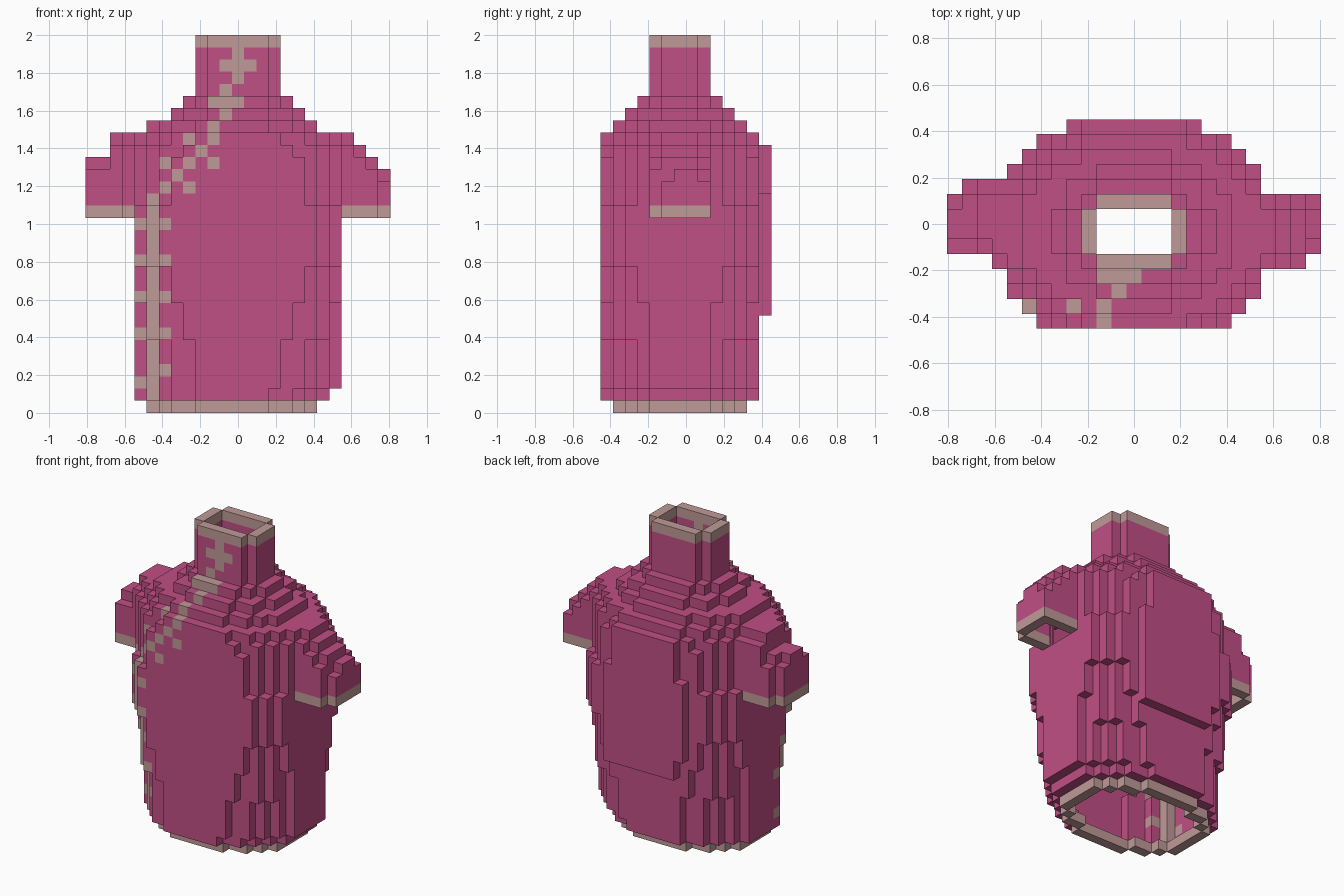
import bpy, bmesh

cube = bpy.data.objects.get("Cube")
if cube:
    bpy.data.objects.remove(cube, do_unlink=True)

V = 2 / 31                      # block size
NX, NY, NZ = 25, 14, 31         # block grid


def material(name, rgb):
    m = bpy.data.materials.new(name)
    m.use_nodes = True
    m.diffuse_color = (*rgb, 1)
    m.node_tree.nodes["Principled BSDF"].inputs["Base Color"].default_value = (*rgb, 1)
    return m


pink = material("raspberry knit", (0.53, 0.077, 0.235))
beige = material("dusty beige", (0.52, 0.325, 0.31))

# Torso layers: (first z, last z, centre x, half x, half y, roundness power)
layers = [
    (0, 0, 12, 7, 5.5, 2), (1, 1, 12, 8, 6.5, 1.95), (2, 5, 12.5, 8.5, 6.5, 2),
    (6, 8, 12.5, 8.5, 6.5, 2.5), (9, 11, 12.5, 8.5, 6.5, 3), (12, 16, 12.5, 8.5, 6.5, 4),
    (17, 20, 12.5, 8.5, 6.5, 3), (21, 21, 12.5, 8.5, 6.5, 2.5), (22, 22, 12.5, 8.5, 6.5, 2),
    (23, 23, 12, 7, 5.5, 2), (24, 24, 12.5, 5.5, 4.5, 2), (25, 25, 12.5, 4.5, 3.5, 2),
    (26, 30, 12.5, 3.5, 2.5, 2),
]
solid = set()
for z0, z1, cx, hx, hy, n in layers:
    for k in range(z0, z1 + 1):
        for i in range(NX):
            for j in range(NY):
                if (abs(i + .5 - cx) / hx) ** n + (abs(j - 6) / hy) ** n <= 1:
                    solid.add((i, j, k))

# Raised panel on the back
for z0, z1, x0, x1 in [(8, 9, 9, 16), (10, 17, 8, 16), (18, 21, 9, 15)]:
    solid |= {(i, 13, k) for i in range(x0, x1 + 1) for k in range(z0, z1 + 1)}

# Sleeves: (x, first y, last y, top z), rounded off at the front and back
sleeves = [(0, 5, 8, 20), (1, 5, 9, 20), (2, 5, 9, 22), (3, 4, 9, 22), (4, 3, 9, 22),
           (20, 3, 9, 22), (21, 4, 8, 22), (22, 4, 8, 21), (23, 4, 8, 20), (24, 5, 8, 19)]
for i, y0, y1, top in sleeves:
    for j in range(y0, y1 + 1):
        edge = 1 if j in (y0, y1) else 0
        solid |= {(i, j, k) for k in range(16, top - edge + 1)}

DIRS = [(1, 0, 0), (-1, 0, 0), (0, 1, 0), (0, -1, 0), (0, 0, 1), (0, 0, -1)]


def is_open(c, d):
    """Directions that lead out through the hem, collar or a cuff."""
    i, j, k = c
    cuff = k == 16 and (i < 4 or i > 20)
    return (d[2] < 0 and (k == 0 or cuff)) or (d[2] > 0 and k == 30)


def step(c, d):
    return tuple(a + b for a, b in zip(c, d))


# Hollow the garment to a one-block wall
shell = {c for c in solid
         if any(step(c, d) not in solid and not is_open(c, d) for d in DIRS)}

# Zipper pattern on the front: a side strip, its teeth and a diagonal to the collar
pattern = {(5, k) for k in range(18)}
pattern |= {(4, k) for k in (2, 6, 9, 12, 15)} | {(6, k) for k in (3, 6, 9, 12, 15)}
pattern |= {(6, 18), (8, 18), (7, 19), (6, 20), (8, 20), (10, 20), (9, 21), (8, 22),
            (10, 22), (10, 23), (11, 24), (10, 25), (11, 25), (12, 25), (11, 26),
            (12, 27), (11, 28), (12, 28), (13, 28), (12, 29)}
zipper = set()
for i, k in pattern:
    column = [j for j in range(NY) if (i, j, k) in shell]
    if column:
        zipper.add((i, min(column), k))


def part_of(c):
    i, j, k = c
    if k == 0:
        return "hem_trim"
    if k == 30:
        return "collar_trim"
    side = "right" if i < 4 else "left" if i > 20 else ""
    if side:
        return side + ("_cuff" if k == 16 else "_sleeve")
    if c in zipper:
        return "zipper"
    return "collar" if k > 25 else "torso"


parts = {}
for c in sorted(shell):
    parts.setdefault(part_of(c), []).append(c)


def build(name, cells, mat):
    """Block mesh holding only the faces not covered by another block."""
    bm = bmesh.new()
    for c in cells:
        for d in DIRS:
            if step(c, d) in shell:
                continue
            a = next(n for n in range(3) if d[n])
            u, w = (a + 1) % 3, (a + 2) % 3
            ring = [(0, 0), (1, 0), (1, 1), (0, 1)]
            if d[a] < 0:
                ring.reverse()
            verts = []
            for p, q in ring:
                pos = list(c)
                pos[a] += d[a] > 0
                pos[u] += p
                pos[w] += q
                verts.append(bm.verts.new(((pos[0] - NX / 2) * V, (pos[1] - NY / 2) * V, pos[2] * V)))
            bm.faces.new(verts)
    bmesh.ops.remove_doubles(bm, verts=bm.verts[:], dist=V * 0.01)
    bmesh.ops.dissolve_limit(bm, angle_limit=0.01, verts=bm.verts[:], edges=bm.edges[:])
    mesh = bpy.data.meshes.new(name)
    bm.to_mesh(mesh)
    bm.free()
    mesh.materials.append(mat)
    bpy.context.collection.objects.link(bpy.data.objects.new(name, mesh))


for name, cells in parts.items():
    trim = name.endswith(("trim", "cuff")) or name == "zipper"
    build(name, cells, beige if trim else pink)
